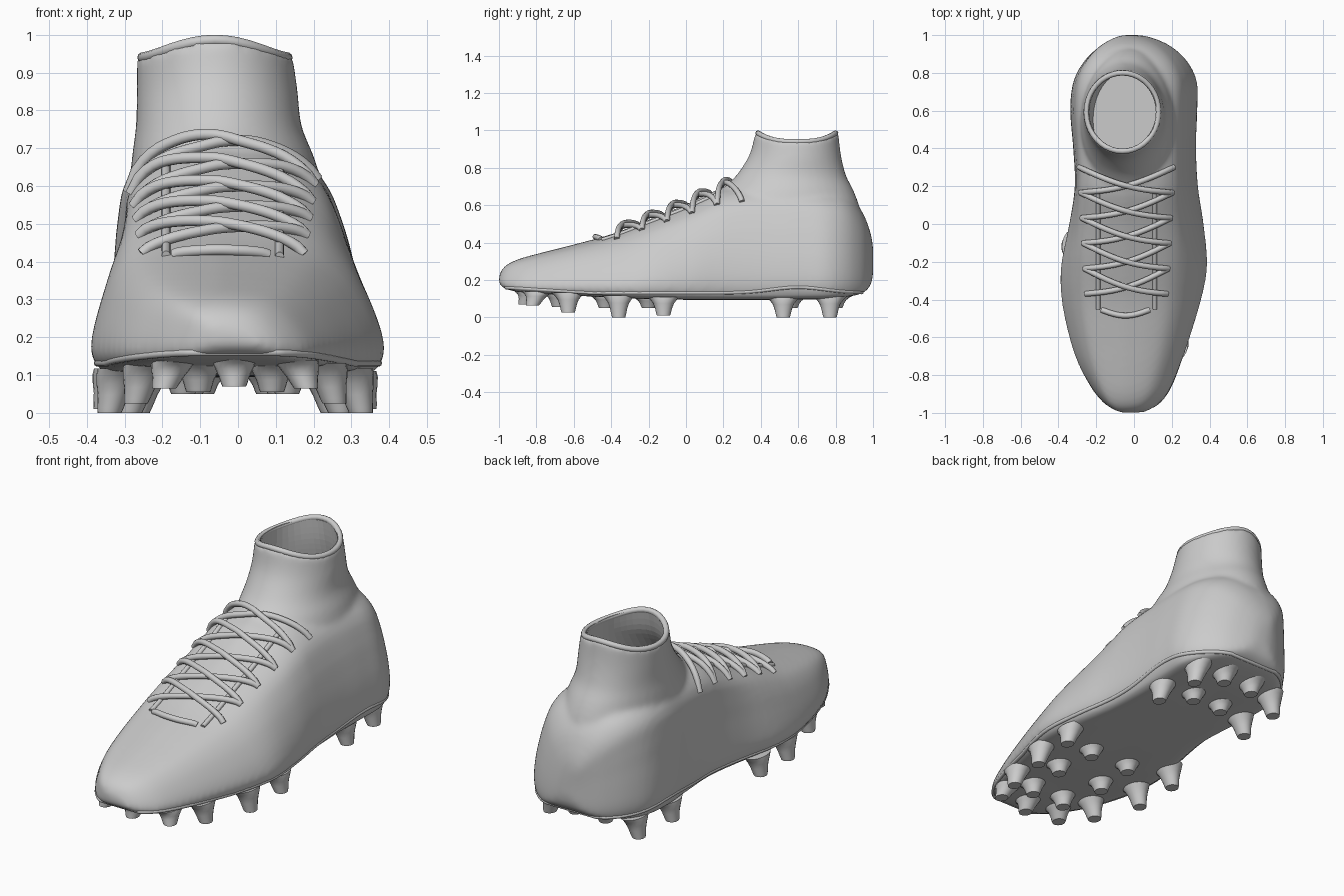
import bpy, bmesh, math
from mathutils import Vector
from mathutils.bvhtree import BVHTree

if "Cube" in bpy.data.objects:
    bpy.data.objects.remove(bpy.data.objects["Cube"])

grey = bpy.data.materials.new("plain_grey")
grey.use_nodes = True
tone = (0.6, 0.6, 0.6, 1)
grey.diffuse_color = tone
grey.node_tree.nodes["Principled BSDF"].inputs["Base Color"].default_value = tone


def add_object(name, data):
    ob = bpy.data.objects.new(name, data)
    bpy.context.collection.objects.link(ob)
    ob.data.materials.append(grey)
    return ob


def spline(rows, steps):
    """Catmull-Rom resampling of a list of tuples."""
    rows = [Vector(r) for r in rows]
    out = []
    for i in range(len(rows) - 1):
        a, b, c, d = rows[max(i - 1, 0)], rows[i], rows[i + 1], rows[min(i + 2, len(rows) - 1)]
        for k in range(steps):
            t = k / steps
            out.append(b + 0.5 * t * ((c - a) + t * ((2 * a - 5 * b + 4 * c - d) + t * (3 * (b - c) + d - a))))
    return out + [rows[-1]]


def loft(bm, rings):
    """Skin closed rings of points and cap both ends."""
    vs = [[bm.verts.new(p) for p in r] for r in rings]
    n = len(vs[0])
    for a, b in zip(vs, vs[1:]):
        for i in range(n):
            bm.faces.new((a[i], a[(i + 1) % n], b[(i + 1) % n], b[i]))
    bm.faces.new(vs[0][::-1])
    bm.faces.new(vs[-1])
    bmesh.ops.recalc_face_normals(bm, faces=bm.faces[:])


def to_mesh(bm, name):
    me = bpy.data.meshes.new(name)
    bm.to_mesh(me)
    bm.free()
    return me


def tube(name, paths, radius, cyclic=False):
    cu = bpy.data.curves.new(name, "CURVE")
    cu.dimensions = "3D"
    cu.bevel_depth = radius
    cu.bevel_resolution = 3
    cu.use_fill_caps = True
    for pts in paths:
        sp = cu.splines.new("POLY")
        sp.points.add(len(pts) - 1)
        for p, q in zip(sp.points, pts):
            p.co = (*q, 1)
        sp.use_cyclic_u = cyclic
        sp.use_smooth = True
    return add_object(name, cu)


# Foot sections along the length: y, bottom, top, right edge, left edge
sections = spline([
    (-1, .185, .22, -.045, .04), (-.985, .165, .255, -.10, .085), (-.95, .148, .287, -.155, .135),
    (-.88, .135, .317, -.215, .19), (-.75, .125, .352, -.29, .245), (-.6, .118, .39, -.342, .297),
    (-.4, .107, .445, -.382, .357), (-.22, .1, .515, -.384, .389), (0, .096, .605, -.34, .37),
    (.2, .095, .695, -.31, .34), (.4, .095, .72, -.319, .33), (.6, .097, .72, -.335, .335),
    (.75, .1, .70, -.319, .335), (.86, .112, .66, -.262, .284), (.94, .13, .57, -.178, .198),
    (.985, .17, .46, -.09, .1), (1, .23, .38, -.03, .03)], 4)


# Half cross-sections, as width and height fractions: domed forefoot, upright heel
fore = spline([(0, 0), (.8, 0), (.95, .05), (1, .16), (.97, .32), (.89, .52), (.77, .73), (.6, .89), (.33, .97), (0, 1)], 3)
heel = spline([(0, 0), (.8, 0), (.95, .05), (1, .16), (.985, .33), (.94, .5), (.885, .66), (.78, .83), (.5, .95), (0, 1)], 3)


def foot_ring(s):
    y, low, high, right, left = s
    mid, w = (left + right) / 2, (left - right) / 2
    mix = min(1, max(0, (y + .25) / .45))
    side = [f.lerp(h, mix) for f, h in zip(fore, heel)]
    outline = [(p.x, p.y) for p in side] + [(-p.x, p.y) for p in side[-2:0:-1]]
    return [(mid + u * w + (-.05 - mid) * v * v, y, low + v * (high - low)) for u, v in outline]


# Ankle rings: z, front, back, right edge, left edge
ankle = spline([(.48, .17, .95, -.28, .26), (.6, .14, .925, -.285, .225), (.68, .19, .895, -.28, .2),
                (.76, .27, .855, -.27, .168), (.86, .34, .828, -.268, .158), (.965, .37, .815, -.267, .145)], 4)


def ankle_ring(s, inset=0, lift=0):
    z, front, back, right, left = s
    ring = []
    for i in range(40):
        a = math.tau * i / 40
        dip = max(0, z - .76) / .21 * (.047 * abs(math.sin(a)) ** 3 - .022)
        ring.append(((left + right) / 2 + ((left - right) / 2 - inset) * math.cos(a),
                     (front + back) / 2 + ((back - front) / 2 - inset) * math.sin(a), z + dip + lift))
    return ring


# Upper: foot and ankle fused, smoothed, then hollowed
bm = bmesh.new()
loft(bm, [foot_ring(s) for s in sections])
loft(bm, [ankle_ring(s) for s in ankle])
upper = add_object("upper", to_mesh(bm, "upper"))
bm = bmesh.new()
opening = [ankle_ring(s, .028) for s in ankle if s[0] > .7]
centre = sum((Vector(p) for p in opening[0]), Vector()) / len(opening[0])
bowl = [[(centre.x + (x - centre.x) * k, centre.y + (y - centre.y) * k, z)
         for x, y, _ in opening[0]] for k, z in ((.85, .28), (.95, .34))]
loft(bm, bowl + opening + [ankle_ring(ankle[-1], .028, .1)])
cavity = add_object("opening_cutter", to_mesh(bm, "opening_cutter"))
cavity.hide_render = True
cavity.hide_viewport = True
remesh = upper.modifiers.new("fuse", "REMESH")
remesh.mode = "VOXEL"
remesh.voxel_size = .014
remesh.use_smooth_shade = True
smooth = upper.modifiers.new("soften", "SMOOTH")
smooth.factor = .5
smooth.iterations = 8
cut = upper.modifiers.new("hollow", "BOOLEAN")
cut.operation = "DIFFERENCE"
cut.solver = "EXACT"
cut.object = cavity
deps = bpy.context.evaluated_depsgraph_get()
deps.update()
surface = BVHTree.FromObject(upper, deps)

# Rolled rim of the opening
tube("collar_rim", [ankle_ring(ankle[-1], .015, -.004)], .0145, True)


# Welt running round the edge of the sole
def welt_side(sign):
    pts = []
    for y, *_ in sections:
        z = .132 + .06 * max(0, -y - .5) + .03 * math.exp(-((y - .6) / .2) ** 2)
        hit = surface.ray_cast(Vector((sign * 2, y, z)), Vector((-sign, 0, 0)))[0]
        if hit and abs(y) < .97:
            pts.append((hit.x - sign * .005, y, z))
    return pts


tube("sole_welt", [welt_side(1) + welt_side(-1)[::-1]], .01, True)


# Laces draped over the instep
def drape(x, y, lift):
    hit = surface.ray_cast(Vector((x, y, 2)), Vector((0, 0, -1)))[0]
    return Vector((x, y, (hit.z if hit else .5) + lift))


def lace(start, end, height):
    pts = []
    for k in range(25):
        t = k / 24
        x, y = start[0] + t * (end[0] - start[0]), start[1] + t * (end[1] - start[1])
        arch = math.sin(math.pi * t)
        pts.append(drape(x, y - .03 * arch, height * math.sqrt(max(0, arch))))
    return pts


rows = [(-.37 + .134 * i, .215 + .007 * i) for i in range(6)]
strands = [lace((-.17, -.455), (.08, -.455), .012)]
for (y0, w0), (y1, w1) in zip(rows, rows[1:]):
    for side, height in ((1, .022), (-1, .036)):
        strands.append(lace((-.04 - side * w0, y0), (-.04 + side * w1, y1), height))
tube("laces", strands, .015)

# Raised edges of the lace throat
tube("throat_edges", [[drape(x, -.45 + .045 * i, .001) for i in range(15)] for x in (-.19, .11)], .012)


# Studs flare into the sole, the outer ones splaying slightly outwards
def stud(bm, x, y, tip):
    shift = -.025 * math.copysign(1, x) if abs(x) > .15 else 0
    slide = .03 if y < -.75 else 0
    hit = surface.ray_cast(Vector((x + shift, y + slide, -1)), Vector((0, 0, 1)))[0]
    top = (hit.z if hit else .12) + .012
    rings = []
    for t, r in ((0, .035), (.12, .039), (.4, .046), (.65, .056), (.85, .072), (1, .09)):
        rings.append([(x + shift * t + min(r * .9, .056) * math.cos(math.tau * i / 20),
                       y + slide * t + r * math.sin(math.tau * i / 20),
                       tip + t * (top - tip)) for i in range(20)])
    loft(bm, rings)


bm = bmesh.new()
stud(bm, -.01, -.86, .07)
for x, y, tip in ((.18, -.82, .065), (.255, -.63, .025), (.325, -.36, 0), (.335, -.12, .01),
                  (.27, .52, 0), (.25, .77, 0), (.09, -.68, .055), (.13, -.43, .05), (.11, -.2, .05),
                  (.08, .56, .05), (.08, .8, .05)):
    stud(bm, x, y, tip)
    stud(bm, -x - .015, y, tip)
studs = add_object("studs", to_mesh(bm, "studs"))
bpy.ops.object.select_all(action="DESELECT")
studs.select_set(True)
bpy.context.view_layer.objects.active = studs
bpy.ops.object.shade_smooth_by_angle(angle=math.radians(45))
